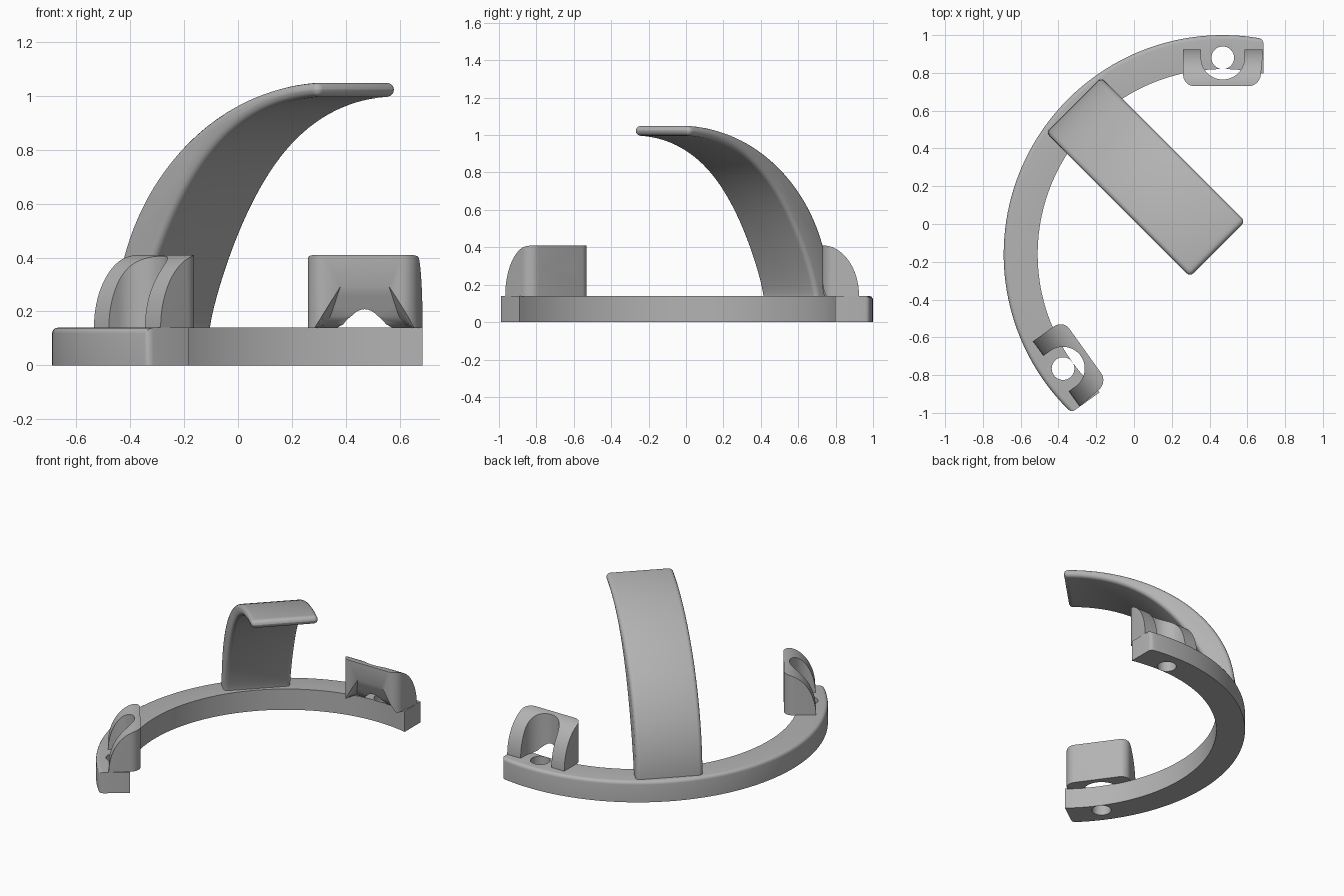
import bpy, bmesh
from math import sin, cos, asin, pi, radians, sqrt
from mathutils import Matrix, Vector

if "Cube" in bpy.data.objects:
    bpy.data.objects.remove(bpy.data.objects["Cube"])

CENTRE = Vector((0.47, -0.16, 0))      # centre of the base arc
R_IN, R_OUT, R_HOLE = 0.98, 1.16, 1.04
TOP = 0.14                             # base thickness
REACH = 0.215                          # base length beyond each screw hole
HOLES = [(radians(90), -1), (radians(215.6), 1)]

grey = bpy.data.materials.new("plain_grey")
grey.use_nodes = True
grey.diffuse_color = (0.45, 0.45, 0.45, 1)
grey.node_tree.nodes["Principled BSDF"].inputs["Base Color"].default_value = grey.diffuse_color


def make_object(name, bm):
    bmesh.ops.recalc_face_normals(bm, faces=bm.faces)
    mesh = bpy.data.meshes.new(name)
    bm.to_mesh(mesh)
    bm.free()
    mesh.materials.append(grey)
    obj = bpy.data.objects.new(name, mesh)
    bpy.context.collection.objects.link(obj)
    return obj


def loft(sections):
    """Skin a list of equal-length point loops and cap both ends."""
    bm = bmesh.new()
    rings = [[bm.verts.new(p) for p in s] for s in sections]
    n = len(rings[0])
    for a, b in zip(rings, rings[1:]):
        for i in range(n):
            j = (i + 1) % n
            bm.faces.new((a[i], a[j], b[j], b[i]))
    bm.faces.new(rings[0])
    bm.faces.new(rings[-1][::-1])
    bmesh.ops.recalc_face_normals(bm, faces=bm.faces)
    bm.normal_update()
    return bm


def bake(obj):
    """Replace the mesh with its modified result."""
    dg = bpy.context.evaluated_depsgraph_get()
    mesh = bpy.data.meshes.new_from_object(obj.evaluated_get(dg))
    obj.modifiers.clear()
    obj.data = mesh


def cut(obj, cutter):
    mod = obj.modifiers.new("cut", 'BOOLEAN')
    mod.operation, mod.solver, mod.object = 'DIFFERENCE', 'EXACT', cutter
    cutter.hide_render = True
    bake(obj)
    bpy.data.objects.remove(cutter)


def smooth(obj, angle=35):
    bpy.ops.object.select_all(action='DESELECT')
    obj.select_set(True)
    bpy.context.view_layer.objects.active = obj
    bpy.ops.object.shade_smooth_by_angle(angle=radians(angle))


def place(angle, side):
    """Frame with x toward the arc end, y outward, z up."""
    end = Vector((-sin(angle), cos(angle), 0)) * side
    out = Vector((cos(angle), sin(angle), 0))
    m = Matrix((end, out, (0, 0, 1))).transposed().to_4x4()
    return Matrix.Translation(CENTRE) @ m


# Curved base with square-cut ends and a rounded outer rim
steps = 72
section = [(R_IN, 0), (R_OUT, 0), (R_OUT, TOP), (R_IN, TOP)]
arcs = []
for k in range(steps + 1):
    loop = []
    for r, z in section:
        start = HOLES[0][0] - asin(REACH / r)
        stop = HOLES[1][0] + asin(REACH / r)
        a = start + (stop - start) * k / steps
        loop.append(CENTRE + Vector((r * cos(a), r * sin(a), z)))
    arcs.append(loop)
bm = loft(arcs)
rim = [e for e in bm.edges
       if all((v.co.xy - CENTRE.xy).length > R_OUT - 0.01 for v in e.verts)
       and max(v.co.z for v in e.verts) > 0.1 and e.calc_face_angle(0) > 0.6]
bmesh.ops.bevel(bm, geom=rim, offset=0.022, segments=4, profile=0.5, affect='EDGES')
base = make_object("curved_base", bm)

for angle, side in HOLES:
    frame = place(angle, side)
    bm = bmesh.new()
    bmesh.ops.create_cone(bm, cap_ends=True, segments=40, radius1=0.06, radius2=0.06, depth=1,
                          matrix=frame @ Matrix.Translation((0, R_HOLE, 0)))
    cut(base, make_object("hole_cutter", bm))
smooth(base)

# Hooded guards over the screw holes
INNER, OUTER, HIGH, ROUND = 0.89, 1.085, 0.41, 0.06
turn = [ROUND * (1 - cos(pi / 2 * k / 8)) for k in range(9)]
width = 0.21 + REACH
stations = turn + [width - d for d in reversed(turn)]


def guard_section(d):
    """Slice of the hood at distance d from its blind side."""
    edge = min(d, width - d, ROUND)
    near = INNER + ROUND - sqrt(ROUND ** 2 - (ROUND - edge) ** 2)
    first = asin((near - INNER) / (OUTER - INNER))
    points = [(near, TOP - 0.002)]
    for k in range(21):
        p = first + (pi / 2 - first) * k / 20
        points.append((INNER + (OUTER - INNER) * sin(p), TOP + (HIGH - TOP) * cos(p)))
    points.append((OUTER, TOP - 0.002))
    # the end side leans in slightly toward the inside
    return [(-0.21 + d - d / width * 0.1 * (OUTER - r), r, z) for r, z in points]


for name, (angle, side) in zip(("back_guard", "front_guard"), HOLES):
    frame = place(angle, side)
    bm = loft([guard_section(d) for d in stations])
    bm.transform(frame)
    guard = make_object(name, bm)

    # Upright slot open to the outside
    slot = [(0.115 * cos(a), R_HOLE + 0.115 * sin(a))
            for a in (pi + pi * k / 28 for k in range(29))]
    slot += [(0.115, 1.4), (-0.115, 1.4)]
    bm = loft([[(x, y, z) for x, y in slot] for z in (0.05, 0.7)])
    bm.transform(frame)
    cut(guard, make_object("slot_cutter", bm))

    # Flared undercut on the inside
    slices = []
    for r, h in ((0.982, 0.141), (0.957, 0.152), (0.936, 0.183), (0.92, 0.22),
                 (0.905, 0.26), (0.885, 0.305)):
        f = (0.982 - r) / 0.097
        foot, crown = 0.17 + 0.018 * f, 0.165 - 0.08 * f
        half = [(foot, 0.1), (foot, TOP), (crown, h)]
        slices.append([(x, r, z) for x, z in half] + [(-x, r, z) for x, z in half[::-1]])
    bm = loft(slices)
    bm.transform(frame)
    cut(guard, make_object("undercut_cutter", bm))
    smooth(guard)

# Overhanging arm: tapered curve swept across its width
arm_frame = place(radians(135), 1)
outer_line, inner_line = [(1.117, 0.08)], [(1.005, 0.08)]
for k in range(41):
    p = (pi / 2 - 0.035) * k / 40
    outer_line.append((1.117 * cos(p), TOP + 0.91 * sin(p)))
    inner_line.append((1.0 * cos(p) + 0.003, TOP + 0.858 * sin(p) ** (1 + 0.55 * cos(p) ** 2)))
profile = outer_line + inner_line[::-1]
bm = loft([[(w, u, z) for u, z in profile] for w in (-0.207, 0.207)])
bm.transform(arm_frame)
arm = make_object("overhanging_arm", bm)
bev = arm.modifiers.new("rounding", 'BEVEL')
bev.width, bev.segments = 0.026, 4
bev.limit_method, bev.angle_limit = 'ANGLE', radians(40)
bev.use_clamp_overlap = False
bake(arm)
smooth(arm, 40)
